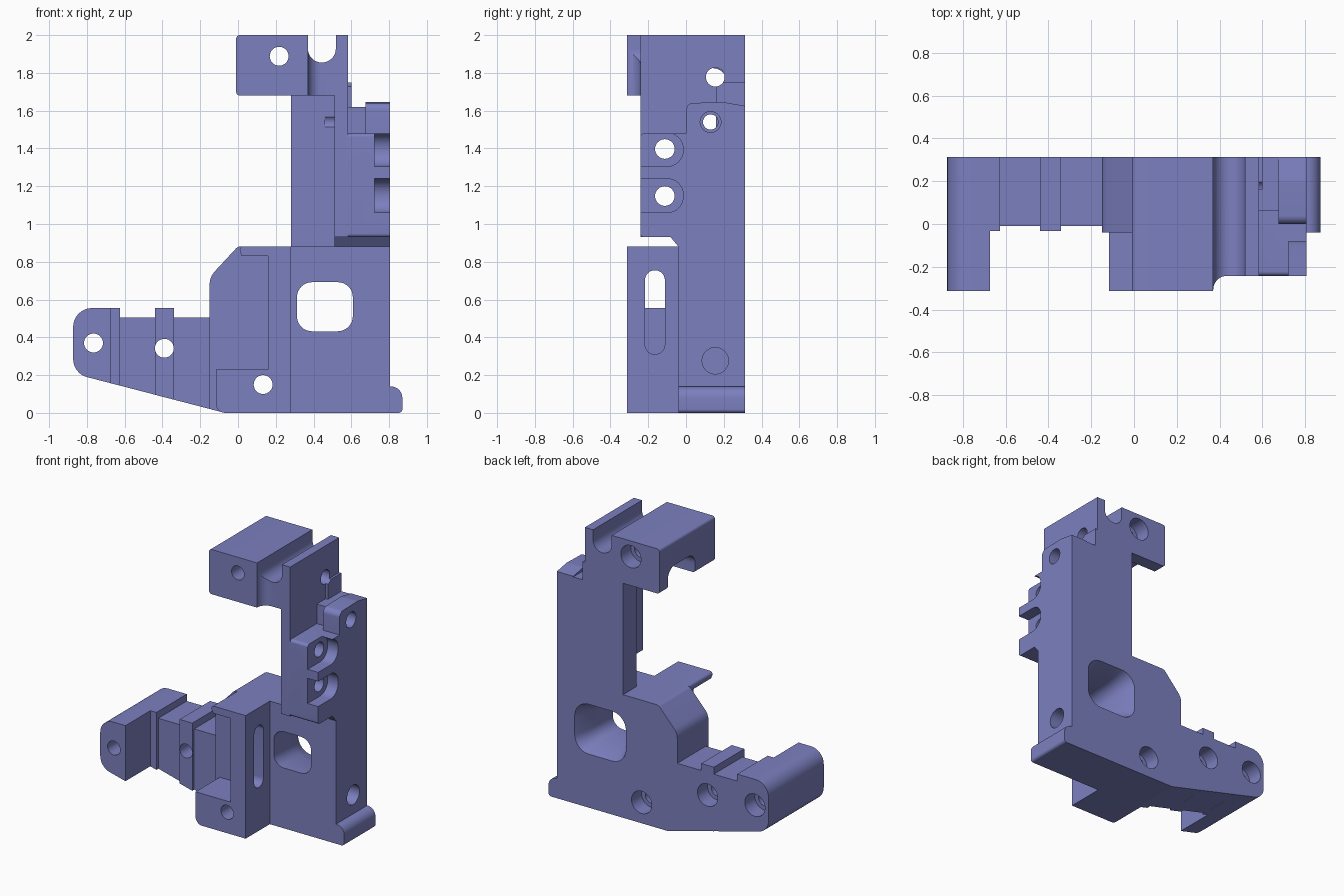
import bpy, bmesh, math
from mathutils import Vector

if "Cube" in bpy.data.objects:
    bpy.data.objects.remove(bpy.data.objects["Cube"])

paint = bpy.data.materials.new("periwinkle_blue")
paint.diffuse_color = (0.2, 0.215, 0.52, 1)
paint.use_nodes = True
paint.node_tree.nodes["Principled BSDF"].inputs["Base Color"].default_value = paint.diffuse_color


def rounded(points, steps=8):
    """Turn (u, v) or (u, v, radius) corners into an outline with arcs."""
    out = []
    n = len(points)
    for i, p in enumerate(points):
        c = Vector(p[:2])
        r = p[2] if len(p) > 2 else 0
        if not r:
            out.append(c)
            continue
        a = (Vector(points[i - 1][:2]) - c).normalized()
        b = (Vector(points[(i + 1) % n][:2]) - c).normalized()
        half = a.angle(b) / 2
        t = r / math.tan(half)
        centre = c + (a + b).normalized() * (r / math.sin(half))
        s, e = c + a * t - centre, c + b * t - centre
        sweep = s.angle(e)
        for k in range(steps + 1):
            f = k / steps
            out.append(centre + (s * math.sin((1 - f) * sweep) + e * math.sin(f * sweep)) / math.sin(sweep))
    return out


def prism(name, axis, lo, hi, points, flare=1.0):
    """Extrude an outline along an axis; flare scales the far end."""
    outline = rounded(points)
    mid = sum(outline, Vector((0, 0))) / len(outline)
    place = {'x': lambda p, w: (w, p.x, p.y),
             'y': lambda p, w: (p.x, w, p.y),
             'z': lambda p, w: (p.x, p.y, w)}[axis]
    bm = bmesh.new()
    near = [bm.verts.new(place(p, lo)) for p in outline]
    far = [bm.verts.new(place(mid + (p - mid) * flare, hi)) for p in outline]
    bm.faces.new(near)
    bm.faces.new(far[::-1])
    n = len(outline)
    for i in range(n):
        j = (i + 1) % n
        bm.faces.new((near[j], near[i], far[i], far[j]))
    bmesh.ops.recalc_face_normals(bm, faces=bm.faces)
    me = bpy.data.meshes.new(name)
    bm.to_mesh(me)
    bm.free()
    me.materials.append(paint)
    ob = bpy.data.objects.new(name, me)
    bpy.context.collection.objects.link(ob)
    return ob


def rect(u0, v0, u1, v1, r=0):
    return [(u0, v0, r), (u1, v0, r), (u1, v1, r), (u0, v1, r)]


def hole(name, axis, lo, hi, u, v, r):
    pts = [(u + r * math.cos(k * math.pi / 16), v + r * math.sin(k * math.pi / 16)) for k in range(32)]
    return prism(name, axis, lo, hi, pts)


BACK, FRONT = 0.313, -0.313

# Main panel, the base of the casting
body = prism("bracket_body", 'y', -0.04, BACK,
             [(-0.15, 0.021), (-0.07, 0), (0.805, 0), (0.805, 0.94), (0.51, 0.94),
              (0.51, 0.882), (0, 0.882, 0.04), (-0.15, 0.72, 0.1)])

solids = [
    # Foot lip on the right
    prism("foot_lip", 'y', -0.04, BACK, [(0.7, 0), (0.87, 0, 0.02), (0.87, 0.14, 0.06), (0.7, 0.14)]),
    # Tapered arm with its rib and end block
    prism("arm", 'y', -0.01, BACK, [(-0.65, 0.151), (-0.07, 0), (-0.07, 0.505), (-0.65, 0.505)]),
    prism("arm_rib", 'y', -0.032, BACK, [(-0.44, 0.096), (-0.34, 0.07), (-0.34, 0.555), (-0.44, 0.555)]),
    prism("arm_lip", 'y', -0.032, BACK, [(-0.72, 0.169), (-0.625, 0.144), (-0.625, 0.555), (-0.72, 0.555)]),
    prism("arm_end", 'y', FRONT, BACK,
          [(-0.873, 0.208, 0.1), (-0.673, 0.157), (-0.673, 0.555), (-0.873, 0.555, 0.1)]),
    # Front housing: C-shaped wall, floor and lid
    prism("front_housing", 'y', FRONT, 0.0,
          [(-0.117, 0, 0.05), (0.28, 0), (0.28, 0.882), (0, 0.882, 0.02), (0.02, 0.83),
           (0.158, 0.83), (0.158, 0.23), (-0.117, 0.23)]),
    # Upright column and its thin fin wall
    prism("column", 'y', 0.16, BACK, rect(0.28, 0.8, 0.6, 1.75)),
    prism("fin_wall", 'x', 0.51, 0.583, rect(-0.242, 0.93, BACK, 2.0)),
    # Side boss with the stepped top
    prism("side_boss", 'x', 0.55, 0.805,
          [(-0.242, 0.93, 0.02), (BACK, 0.93), (BACK, 1.48), (-0.242, 1.48, 0.02)]),
    prism("boss_inner_top", 'x', 0.55, 0.7, rect(0.06, 1.4, BACK, 1.62)),
    prism("boss_outer_top", 'x', 0.675, 0.805,
          [(0, 1.4), (BACK, 1.4), (BACK, 1.625), (0.2, 1.645, 0.1), (0, 1.64, 0.04)]),
    prism("boss_underside_web", 'x', 0.51, 0.805,
          [(-0.09, 0.94), (-0.04, 0.88, 0.03), (0, 0.85), (0, 0.94)]),
    # Top block with the filleted neck to the fin wall
    prism("top_block", 'y', FRONT, BACK, [(-0.01, 1.68, 0.02), (0.37, 1.68), (0.37, 2), (-0.01, 2, 0.02)]),
    prism("top_neck", 'z', 1.68, 1.93,
          [(0.3, FRONT), (0.37, FRONT), (0.37, -0.242, 0.065), (0.53, -0.242), (0.53, BACK), (0.3, BACK)]),
]

cutters = [
    # Rounded window flaring towards the back
    prism("window_cut", 'y', -0.5, 0.5, rect(0.312, 0.432, 0.608, 0.692, 0.08)),
    prism("window_flare_cut", 'y', 0.18, 0.33, rect(0.312, 0.432, 0.608, 0.692, 0.08), 1.42),
    # Slot through the housing wall
    prism("slot_cut", 'x', 0.1, 0.4, rect(-0.217, 0.31, -0.112, 0.755, 0.052)),
    # Round channel along the top
    prism("channel_cut", 'y', -0.5, 0.5,
          [(0.37, 2.1), (0.37, 1.855, 0.073), (0.518, 1.855, 0.073), (0.518, 2.1)]),
    # Arch under the top block
    prism("arch_cut", 'x', -0.1, 0.28, [(-0.09, 1.6), (0.22, 1.6), (0.22, 1.825, 0.08), (-0.09, 1.825, 0.08)]),
    # Side holes
    hole("upper_side_hole", 'x', 0.2, 0.7, 0.155, 1.778, 0.05),
    hole("boss_hole", 'x', 0.46, 0.9, 0.13, 1.54, 0.04),
    hole("boss_counterbore", 'x', 0.7, 0.9, 0.13, 1.54, 0.055),
    hole("lower_blind_hole", 'x', 0.66, 0.9, 0.155, 0.276, 0.07),
]
# Scalloped pockets with holes on the side boss
for z0, z1, zc in ((1.06, 1.24, 1.148), (1.305, 1.482, 1.397)):
    cutters.append(prism("pocket_cut", 'x', 0.722, 0.9,
                         [(-0.3, z0), (-0.015, z0, 0.085), (-0.015, z1, 0.085), (-0.3, z1)]))
    cutters.append(hole("pocket_hole", 'x', 0.4, 0.9, -0.112, zc, 0.052))
# Counterbored bolt holes through the back
for x, z in ((0.218, 1.888), (-0.765, 0.37), (-0.39, 0.342), (0.133, 0.15)):
    cutters.append(hole("bolt_hole", 'y', -0.5, 0.5, x, z, 0.05))
    cutters.append(hole("bolt_counterbore", 'y', 0.2, 0.5, x, z, 0.08))

# Fuse all solids, then carve the openings
for op, group in (('UNION', solids), ('DIFFERENCE', cutters)):
    for tool in group:
        mod = body.modifiers.new(tool.name, 'BOOLEAN')
        mod.operation, mod.solver, mod.object = op, 'EXACT', tool
bpy.context.view_layer.update()
final = bpy.data.meshes.new_from_object(body.evaluated_get(bpy.context.evaluated_depsgraph_get()))
body.modifiers.clear()
body.data = final
for tool in solids + cutters:
    bpy.data.objects.remove(tool)

bpy.context.view_layer.objects.active = body
body.select_set(True)
bpy.ops.object.shade_smooth_by_angle(angle=math.radians(30))
